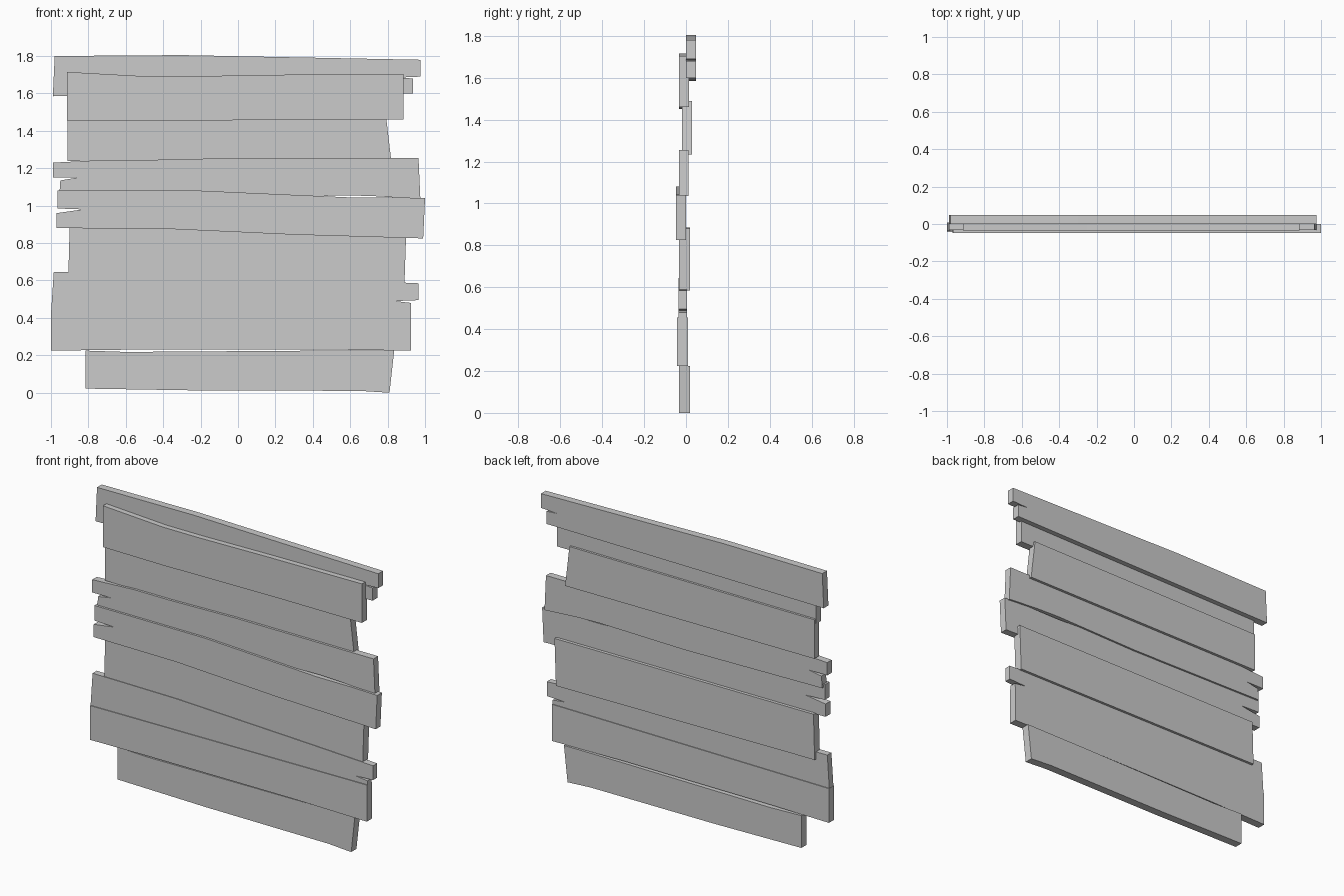
import bpy, bmesh


def plank(name, y0, y1, outline):
    """Extrude a front-view (x, z) outline from y0 (front) to y1 (back)."""
    bm = bmesh.new()
    face = bm.faces.new([bm.verts.new((x, y0, z)) for x, z in outline])
    ext = bmesh.ops.extrude_face_region(bm, geom=[face])
    verts = [g for g in ext["geom"] if isinstance(g, bmesh.types.BMVert)]
    bmesh.ops.translate(bm, verts=verts, vec=(0, y1 - y0, 0))
    bmesh.ops.recalc_face_normals(bm, faces=bm.faces)
    mesh = bpy.data.meshes.new(name)
    bm.to_mesh(mesh)
    bm.free()
    obj = bpy.data.objects.new(name, mesh)
    bpy.context.collection.objects.link(obj)


# Top plank, set back, split at its right end
plank("top_plank", 0.0, 0.047, [
    (-0.98, 1.80), (-0.3, 1.805), (0.2, 1.795), (0.975, 1.78), (0.975, 1.69),
    (0.86, 1.685), (0.935, 1.68), (0.935, 1.60), (-0.99, 1.585)])

# Upper planks
plank("upper_plank", -0.034, 0.015, [
    (-0.915, 1.715), (-0.5, 1.692), (-0.25, 1.692), (0.25, 1.70),
    (0.885, 1.705), (0.885, 1.46), (0.3, 1.46), (-0.5, 1.452), (-0.915, 1.455)])
plank("upper_middle_plank", -0.018, 0.029, [
    (-0.912, 1.485), (0.79, 1.49), (0.82, 1.235), (-0.912, 1.24)])

# Middle planks, split at their left ends
plank("middle_split_plank", -0.033, 0.012, [
    (-0.99, 1.23), (-0.7, 1.245), (-0.45, 1.245), (0.0, 1.255), (0.965, 1.255),
    (0.975, 1.035), (0.75, 1.05), (0.6, 1.055), (0.0, 1.045), (-0.955, 1.06),
    (-0.95, 1.135), (-0.86, 1.15), (-0.99, 1.15)])
plank("front_split_plank", -0.047, 0.0, [
    (-0.965, 1.08), (-0.2, 1.08), (0.58, 1.045), (0.83, 1.045), (1.0, 1.04),
    (0.99, 0.825), (0.3, 0.845), (-0.4, 0.877), (-0.97, 0.88), (-0.97, 0.96),
    (-0.83, 0.98), (-0.965, 0.985)])

# Lower planks
plank("lower_middle_plank", -0.033, 0.02, [
    (-0.9, 0.885), (0.9, 0.88), (0.89, 0.585), (-0.908, 0.60)])
plank("lower_split_plank", -0.037, 0.004, [
    (-0.985, 0.645), (-0.4, 0.64), (0.5, 0.605), (0.965, 0.585), (0.965, 0.495),
    (0.84, 0.49), (0.925, 0.48), (0.925, 0.43), (-1.0, 0.42)])
plank("lower_plank", -0.042, 0.009, [
    (-1.0, 0.44), (0.925, 0.455), (0.925, 0.225), (0.42, 0.232),
    (-0.6, 0.23), (-1.0, 0.225)])
plank("bottom_plank", -0.033, 0.019, [
    (-0.815, 0.225), (-0.6, 0.218), (0.43, 0.225), (0.835, 0.225), (0.81, 0.0),
    (0.65, 0.01), (-0.2, 0.012), (-0.815, 0.022)])
